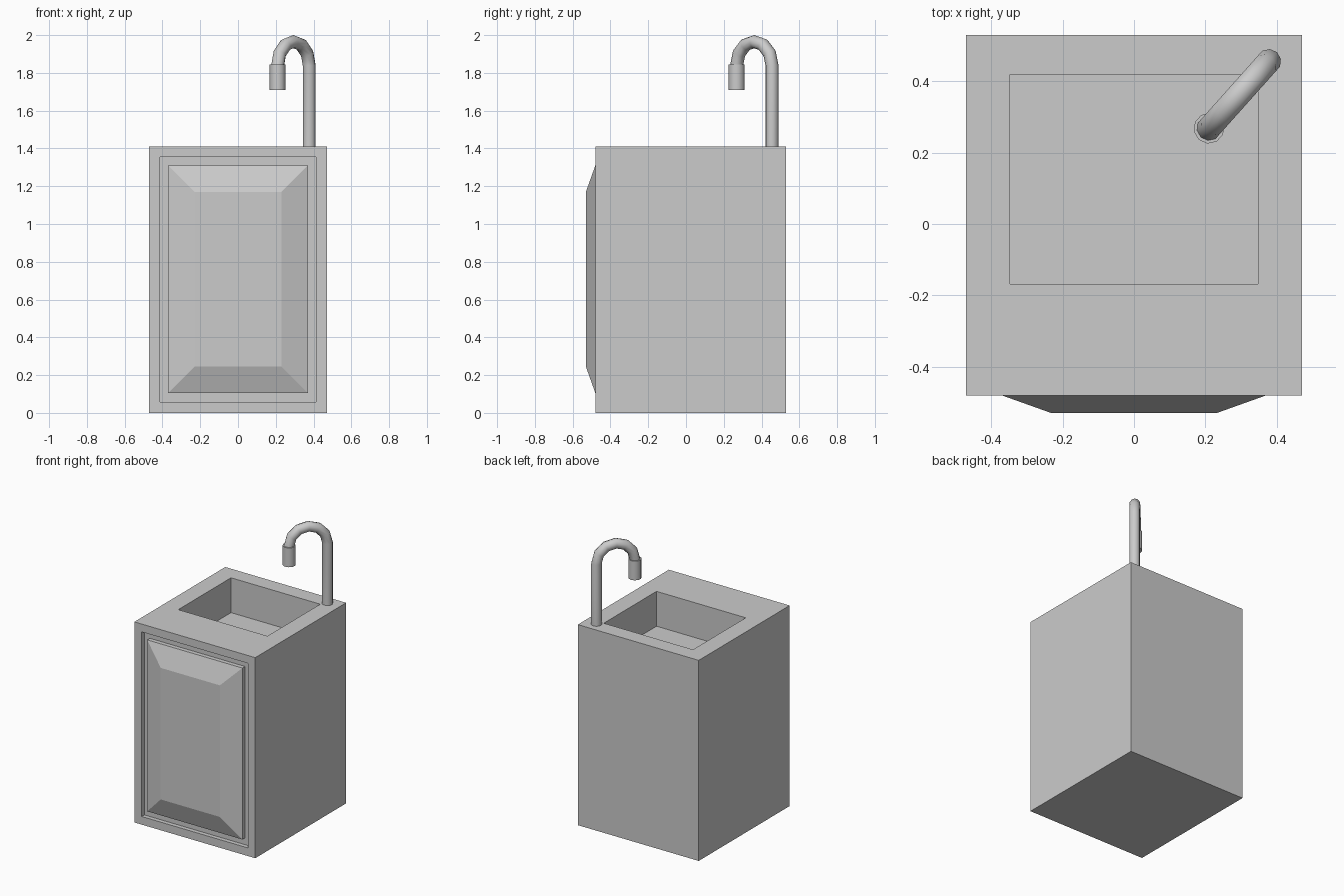
import bpy, bmesh, math
from mathutils import Vector

if "Cube" in bpy.data.objects:
    bpy.data.objects.remove(bpy.data.objects["Cube"])


def finish(name, bm, smooth=False):
    bmesh.ops.remove_doubles(bm, verts=bm.verts[:], dist=1e-5)
    bmesh.ops.recalc_face_normals(bm, faces=bm.faces[:])
    mesh = bpy.data.meshes.new(name)
    bm.to_mesh(mesh)
    bm.free()
    ob = bpy.data.objects.new(name, mesh)
    bpy.context.collection.objects.link(ob)
    if smooth:
        bpy.ops.object.select_all(action='DESELECT')
        bpy.context.view_layer.objects.active = ob
        ob.select_set(True)
        bpy.ops.object.shade_smooth_by_angle(angle=math.radians(40))
    return ob


def loft(bm, rings, cap_start=False, cap_end=True):
    """Bridge successive rings of points with quads."""
    loops = [[bm.verts.new(p) for p in ring] for ring in rings]
    for a, b in zip(loops, loops[1:]):
        n = len(a)
        for i in range(n):
            bm.faces.new((a[i], a[(i + 1) % n], b[(i + 1) % n], b[i]))
    if cap_start:
        bm.faces.new(loops[0])
    if cap_end:
        bm.faces.new(loops[-1])


def front_rect(hx, z0, z1, y):
    return [(-hx, y, z0), (hx, y, z0), (hx, y, z1), (-hx, y, z1)]


def top_rect(hx, y0, y1, z):
    return [(-hx, y0, z), (hx, y0, z), (hx, y1, z), (-hx, y1, z)]


W, Y0, Y1, H = 0.47, -0.48, 0.53, 1.41
RECESS = Y0 + 0.03

# Cabinet: side walls, recessed front, and sunken basin
bm = bmesh.new()
loft(bm, [top_rect(W, Y0, Y1, 0), top_rect(W, Y0, Y1, H)], True, False)
front = next(f for f in bm.faces if all(abs(v.co.y - Y0) < 1e-6 for v in f.verts))
bmesh.ops.delete(bm, geom=[front], context='FACES_ONLY')
loft(bm, [front_rect(W, 0, H, Y0), front_rect(0.413, 0.057, 1.355, Y0),
          front_rect(0.413, 0.057, 1.355, RECESS)])
loft(bm, [top_rect(W, Y0, Y1, H), top_rect(0.347, -0.168, 0.418, H),
          top_rect(0.347, -0.168, 0.418, H - 0.245)])
finish("cabinet", bm)

# Raised door panel standing in the recess
bm = bmesh.new()
loft(bm, [front_rect(0.37, 0.105, 1.31, RECESS), front_rect(0.37, 0.105, 1.31, Y0),
          front_rect(0.23, 0.245, 1.17, -0.53)], True)
finish("door_panel", bm)

# Gooseneck tap: upright stem, half-circle arch toward the basin
stem, spout = Vector((0.377, 0.455, 0)), Vector((0.21, 0.268, 0))
mid, out = (stem + spout) / 2, (stem - spout).normalized()
R, SIDES, ARCH, ZC = (stem - spout).length / 2, 10, 6, 1.84
side = out.cross(Vector((0, 0, 1)))


def tube_ring(centre, radial, r):
    return [centre + r * (math.cos(t) * radial + math.sin(t) * side)
            for t in (2 * math.pi * i / SIDES for i in range(SIDES))]


rings = [tube_ring(stem + Vector((0, 0, H)), out, 0.035)]
for i in range(ARCH + 1):
    a = math.pi * i / ARCH
    radial = math.cos(a) * out + Vector((0, 0, math.sin(a)))
    rings.append(tube_ring(mid + Vector((0, 0, ZC)) + R * radial, radial, 0.035))
bm = bmesh.new()
loft(bm, rings, True)
finish("tap_neck", bm, True)

# Nozzle at the end of the tap
bm = bmesh.new()
loft(bm, [tube_ring(spout + Vector((0, 0, z)), out, 0.043) for z in (1.71, 1.845)], True)
finish("tap_nozzle", bm, True)
